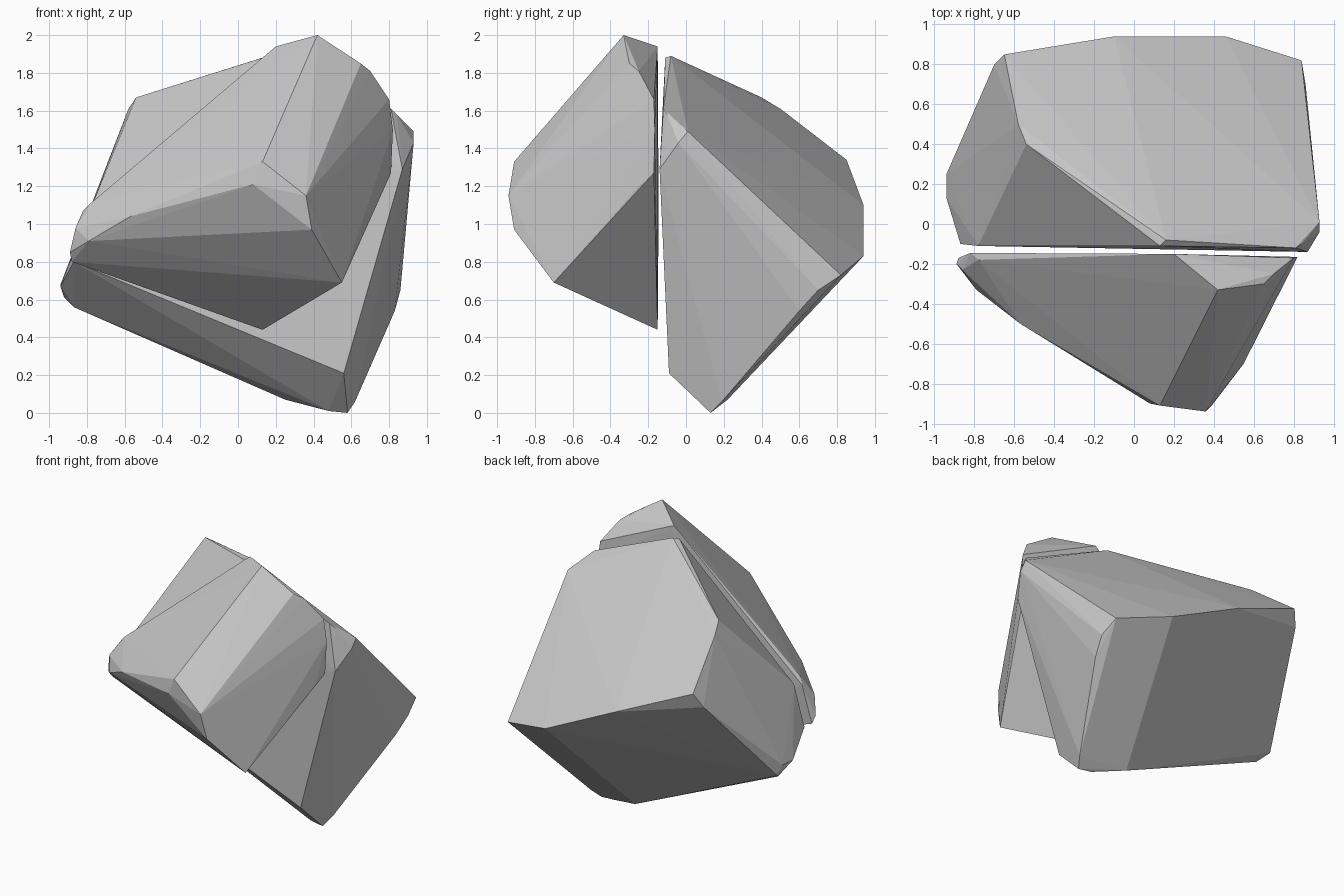
import bpy, bmesh, math


def rock(name, corners):
    """Convex faceted stone wrapped around a few key corners."""
    bm = bmesh.new()
    for c in corners:
        bm.verts.new(c)
    hull = bmesh.ops.convex_hull(bm, input=bm.verts)
    loose = {g for g in hull["geom_interior"] if isinstance(g, bmesh.types.BMVert)}
    bmesh.ops.delete(bm, geom=list(loose), context="VERTS")
    bmesh.ops.dissolve_limit(bm, angle_limit=math.radians(1), verts=bm.verts, edges=bm.edges)
    bmesh.ops.recalc_face_normals(bm, faces=bm.faces)
    me = bpy.data.meshes.new(name)
    bm.to_mesh(me)
    bm.free()
    ob = bpy.data.objects.new(name, me)
    bpy.context.collection.objects.link(ob)
    return ob


# Front half of the split boulder
rock("front_rock", [
    # top ridge
    (.42, -.33, 2.0), (.20, -.15, 1.94), (.65, -.30, 1.85), (.70, -.25, 1.81),
    # right shoulder
    (.80, -.17, 1.66), (.82, -.165, 1.50), (.81, -.17, 1.27), (.78, -.24, 1.21),
    # front nose
    (.13, -.91, 1.33), (.36, -.94, 1.15), (.39, -.91, .97), (.08, -.90, 1.21),
    # underside
    (.55, -.70, .69), (.13, -.15, .44),
    # left tip
    (-.88, -.17, .80), (-.89, -.20, .85), (-.79, -.33, .91), (-.86, -.23, .98),
    (-.57, -.50, 1.04), (-.82, -.145, 1.07), (-.78, -.18, 1.11),
])

# Back half of the split boulder
rock("back_rock", [
    # top ridge
    (.13, -.11, 1.88), (.16, -.08, 1.89), (-.54, .40, 1.67), (-.58, .50, 1.61),
    (-.65, .85, 1.34), (-.70, .80, 1.24),
    # back edge
    (-.10, .94, 1.10), (.46, .94, .83), (.84, .82, .73),
    # left end
    (-.78, -.11, 1.08), (-.87, -.10, .80), (-.94, .13, .67), (-.94, .25, .68),
    (-.92, .28, .61), (-.87, .20, .56),
    # base
    (.25, .22, .07), (.48, .14, .01), (.58, .13, 0), (.62, .19, .06), (.56, -.09, .21),
    # right side
    (.83, .60, .54), (.86, .70, .65), (.93, -.04, 1.43), (.93, .01, 1.49),
    (.87, -.14, 1.29), (.84, -.10, 1.58), (.81, -.12, 1.61),
])
